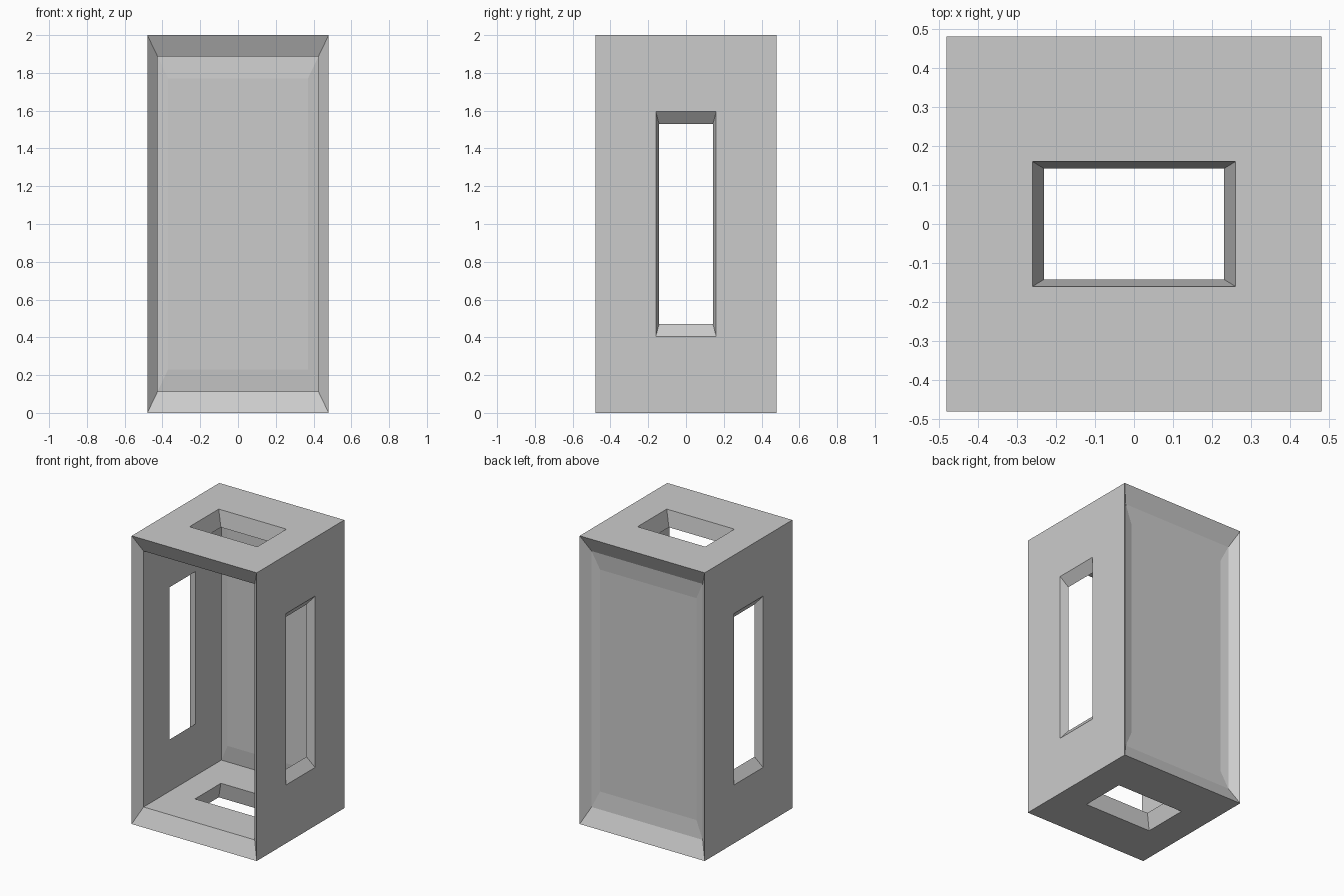
import bpy, bmesh
from mathutils import Vector

if "Cube" in bpy.data.objects:
    bpy.data.objects.remove(bpy.data.objects["Cube"])

HALF = Vector((0.48, 0.48, 1.0))     # outer half sizes
MID = Vector((0, 0, 1.0))            # centre of the housing
K = 0.888                            # inner skin is a scaled copy of the outer
CORNERS = ((-1, -1), (1, -1), (1, 1), (-1, 1))


def ring(axis, offset, a, b):
    """Rectangle of half sizes a, b lying across the given axis."""
    pts = []
    for s, t in CORNERS:
        p = [s * a, t * b]
        p.insert(axis, offset)
        pts.append(Vector(p))
    return pts


def loft(bm, rings):
    """Join successive rectangles with quads; return the last one."""
    loops = [[bm.verts.new(p + MID) for p in r] for r in rings]
    for r0, r1 in zip(loops, loops[1:]):
        for i in range(4):
            j = (i + 1) % 4
            bm.faces.new((r0[i], r0[j], r1[j], r1[i]))
    return loops[-1]


def finish(bm, name):
    bmesh.ops.remove_doubles(bm, verts=bm.verts, dist=0.0005)
    bmesh.ops.recalc_face_normals(bm, faces=bm.faces)
    mesh = bpy.data.meshes.new(name)
    bm.to_mesh(mesh)
    bm.free()
    obj = bpy.data.objects.new(name, mesh)
    bpy.context.collection.objects.link(obj)
    return obj


# Housing: four windowed walls with tapered window reveals
bm = bmesh.new()
for axis, win in ((0, (0.16, 0.595)), (2, (0.26, 0.16))):
    a, b = [HALF[i] for i in range(3) if i != axis]
    for sign in (-1, 1):
        d = sign * HALF[axis]
        outer, window = ring(axis, d, a, b), ring(axis, d, *win)
        loft(bm, [outer, window,
                  [p * K for p in window], [p * K for p in outer]])

# Sloped rims around the open front and the back
for sign in (-1, 1):
    rim = ring(1, sign * HALF.y, HALF.x, HALF.z)
    loft(bm, [rim, [p * K for p in rim]])
finish(bm, "housing")

# Back panel: thin sheet with a shallow recessed centre
bm = bmesh.new()
last = loft(bm, [ring(1, HALF.y * K, HALF.x * K, HALF.z * K),
                 ring(1, 0.414, 0.37, 0.77)])
bm.faces.new(last)
finish(bm, "back_panel")
